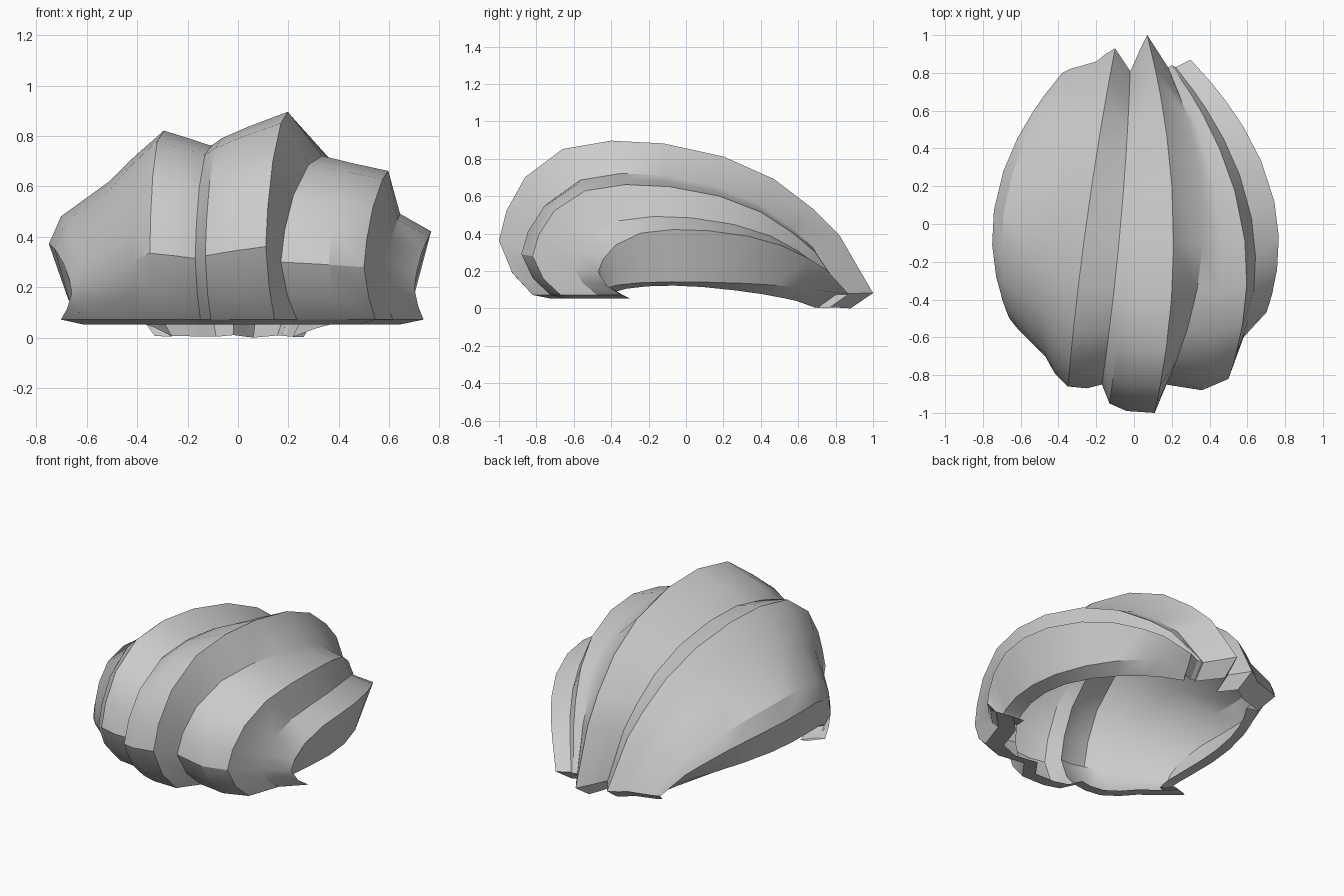
import bpy
import bmesh

cube = bpy.data.objects.get("Cube")
if cube:
    bpy.data.objects.remove(cube, do_unlink=True)

# Shared front-to-back sweep of a lock: (depth, height) pairs
SWEEP = [(-.82, .08), (-.93, .2), (-1, .37), (-.96, .53), (-.86, .71), (-.66, .86),
         (-.4, .905), (-.12, .89), (.2, .82), (.47, .7), (.68, .54), (.82, .4), (1, .09)]
BASE, PEAK, MIDDLE = .08, .905, -.1

# Ridges and valleys from left to right:
# x at front, middle and back, then front y, back y and peak height
RIGHT_LOCKS = [
    (.62, .67, .25, -.45, .80, .15),
    (.70, .74, .30, -.47, .87, .43),
    (.58, .62, .22, -.60, .83, .50),
    (.50, .585, .20, -.82, .84, .67),
    (.36, .46, .20, -.88, .84, .70),
    (.17, .365, .18, -.85, .83, .73),
]
CROWN_LOCKS = [
    (.11, .21, .07, -1, 1, .905),
    (-.04, .06, .03, -.99, .92, .845),
    (-.13, -.04, 0, -.95, .85, .80),
    (-.17, -.08, -.02, -.85, .81, .77),
    (-.25, -.17, -.06, -.87, .87, .80),
    (-.35, -.26, -.10, -.86, .93, .83),
]
LEFT_LOCKS = [
    (-.42, -.38, -.15, -.79, .90, .73),
    (-.47, -.49, -.20, -.70, .86, .63),
    (-.62, -.69, -.34, -.55, .82, .49),
    (-.66, -.74, -.38, -.50, .80, .38),
    (-.63, -.65, -.30, -.48, .78, .16),
]


def bend(front, middle, back, u):
    """Smooth sideways curve through three x positions."""
    a = (u - MIDDLE) * (u - 1) / ((-1 - MIDDLE) * -2)
    b = (u + 1) * (u - 1) / ((MIDDLE + 1) * (MIDDLE - 1))
    c = (u + 1) * (u - MIDDLE) / (2 * (1 - MIDDLE))
    return front * a + middle * b + back * c


def ridge_points(front, middle, back, y_front, y_back, peak):
    centre, half = (y_back + y_front) / 2, (y_back - y_front) / 2
    for u, height in SWEEP:
        z = BASE + (height - BASE) / (PEAK - BASE) * (peak - BASE)
        yield bend(front, middle, back, u), centre + u * half, z


# Loft the locks into one shell
bm = bmesh.new()
rows = [[bm.verts.new(p) for p in ridge_points(*line)]
        for line in RIGHT_LOCKS + CROWN_LOCKS + LEFT_LOCKS]
for left, right in zip(rows, rows[1:]):
    for i in range(len(SWEEP) - 1):
        bm.faces.new((left[i], left[i + 1], right[i + 1], right[i]))

# Inward lip around the open underside
rim = [e for e in bm.edges if e.is_boundary]
lip = bmesh.ops.extrude_edge_only(bm, edges=rim)["geom"]
for v in lip:
    if isinstance(v, bmesh.types.BMVert):
        v.co.x *= .87
        v.co.y *= .88
        v.co.z -= .02 + .07 * max(0, v.co.y)

# Make every face point outwards
bmesh.ops.recalc_face_normals(bm, faces=bm.faces)
bm.normal_update()
if max(bm.faces, key=lambda f: f.calc_center_median().z).normal.z < 0:
    bmesh.ops.reverse_faces(bm, faces=bm.faces)

# Rest the shell on the ground
low = min(v.co.z for v in bm.verts)
for v in bm.verts:
    v.co.z -= low

mesh = bpy.data.meshes.new("hair_shell")
bm.to_mesh(mesh)
bm.free()
hair = bpy.data.objects.new("hair_shell", mesh)
bpy.context.collection.objects.link(hair)

# Plain grey colour
grey = bpy.data.materials.new("light_grey")
grey.use_nodes = True
color = (.6, .6, .6, 1)
grey.diffuse_color = color
grey.node_tree.nodes["Principled BSDF"].inputs["Base Color"].default_value = color
mesh.materials.append(grey)

# Smooth locks with crisp creases
bpy.ops.object.select_all(action="DESELECT")
hair.select_set(True)
bpy.context.view_layer.objects.active = hair
bpy.ops.object.shade_smooth_by_angle(angle=.5)
